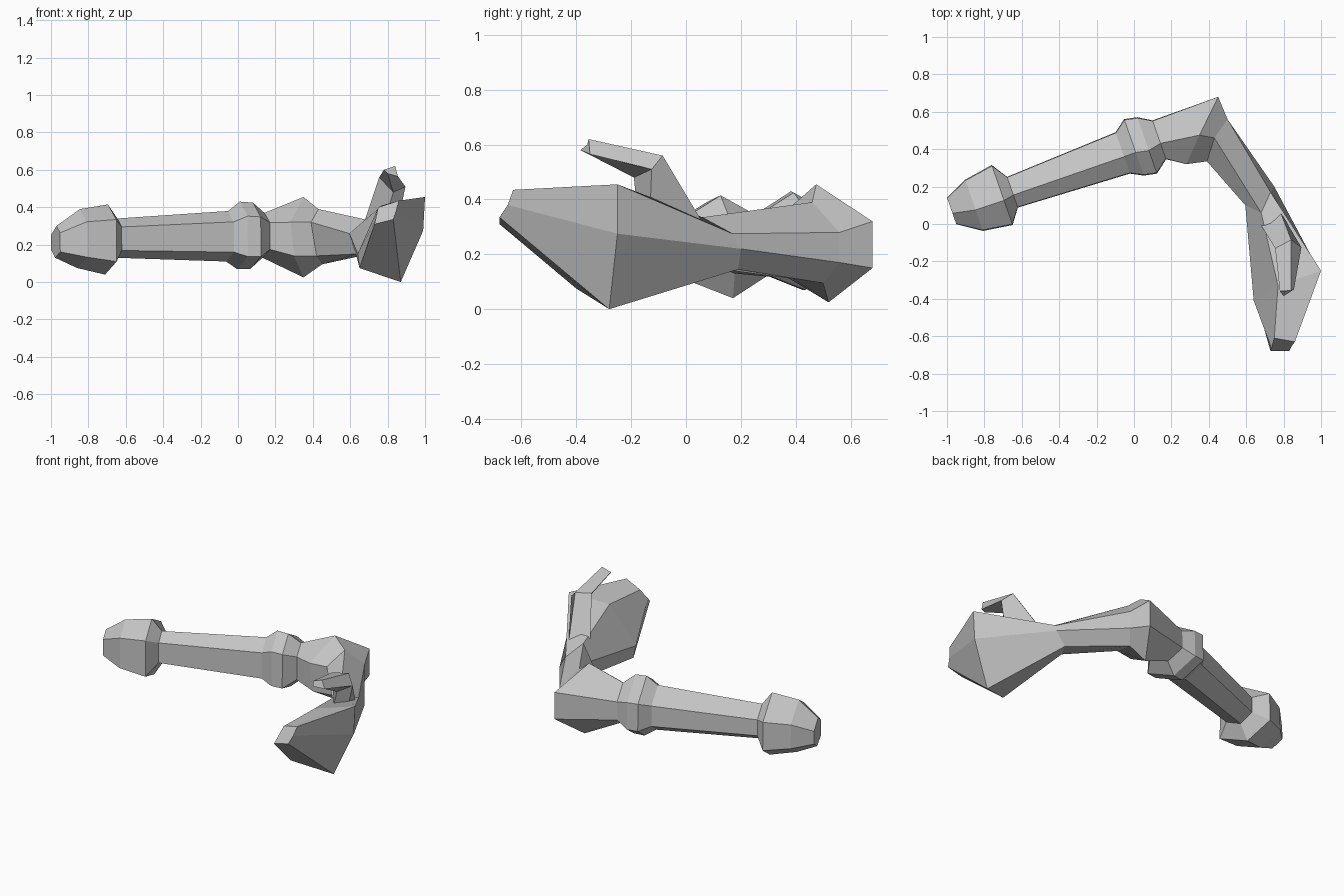
import bpy
import bmesh
from mathutils import Vector

cube = bpy.data.objects.get("Cube")
if cube:
    bpy.data.objects.remove(cube, do_unlink=True)

grey = bpy.data.materials.new("plain grey")
grey.use_nodes = True
grey.diffuse_color = (0.55, 0.55, 0.55, 1)
grey.node_tree.nodes["Principled BSDF"].inputs["Base Color"].default_value = grey.diffuse_color


def loft(name, rings):
    """Join rings of equal size with flat faces and close both ends."""
    mesh = bpy.data.meshes.new(name)
    bm = bmesh.new()
    loops = [[bm.verts.new(point) for point in ring] for ring in rings]
    for first, second in zip(loops, loops[1:]):
        count = len(first)
        for i in range(count):
            j = (i + 1) % count
            bm.faces.new((first[i], first[j], second[j], second[i]))
    bm.faces.new(loops[0])
    bm.faces.new(loops[-1])
    bmesh.ops.recalc_face_normals(bm, faces=bm.faces[:])
    bm.to_mesh(mesh)
    bm.free()
    mesh.materials.append(grey)
    obj = bpy.data.objects.new(name, mesh)
    bpy.context.collection.objects.link(obj)
    return obj


# Shared six-sided section: front low, front high, top, back high, back low, bottom
section = [(-1, -.63), (-.97, .57), (-.18, 1), (.97, .45), (1, -.5), (.1, -1)]
across = Vector((-.33, .944, 0))


def straight_ring(x, y, half_width, low, high):
    centre = Vector((x, y, (low + high) / 2))
    up = Vector((0, 0, (high - low) / 2))
    return [centre + across * half_width * a + up * b for a, b in section]


# Elbow ring, shared by both halves of the arm
elbow = [(.30, .33, .14), (.28, .32, .32), (.35, .475, .455),
         (.45, .68, .32), (.45, .68, .15), (.35, .52, .025)]

# Rounded shoulder, tapering shaft and raised cuff
shoulder = [straight_ring(-.975, .07, .075, .13, .3),
            straight_ring(-.855, .1, .145, .075, .39),
            straight_ring(-.705, .155, .17, .04, .415),
            straight_ring(-.65, .17, .087, .13, .34)]
cuff = [straight_ring(-.06, .38, .117, .11, .38),
        straight_ring(0, .41, .16, .07, .43),
        straight_ring(.07, .42, .16, .07, .425),
        straight_ring(.135, .45, .11, .13, .37)]
loft("upper_arm", shoulder + cuff + [elbow])

# Forearm narrowing to the wrist, then the mitten-shaped hand
past_elbow = [(.42, .35, .14), (.39, .335, .32), (.43, .46, .39),
              (.5, .56, .28), (.5, .56, .17), (.45, .5, .095)]
wrist = [(.63, .1, .15), (.595, .1, .26), (.68, .06, .335),
         (.73, .17, .275), (.75, .2, .22), (.68, .19, .145)]
palm = [(.65, -.4, .075), (.64, -.41, .15), (.77, -.33, .41),
        (1, -.25, .455), (.99, -.25, .275), (.87, -.28, 0)]
fingertips = [(.73, -.68, .31), (.735, -.665, .33), (.75, -.61, .4),
              (.86, -.63, .435), (.845, -.65, .38), (.83, -.68, .335)]
loft("forearm_and_hand", [elbow, past_elbow, wrist, palm, fingertips])

# Bent thumb rising from the hand
thumb_base = [(.675, 0, .32), (.78, .07, .3), (.87, -.13, .39), (.8, -.18, .38)]
thumb_knuckle = [(.755, -.13, .56), (.84, -.085, .56), (.895, -.125, .51), (.83, -.19, .48)]
thumb_tip = [(.78, -.36, .6), (.84, -.355, .62), (.855, -.35, .565), (.8, -.385, .58)]
loft("thumb", [thumb_base, thumb_knuckle, thumb_tip])
